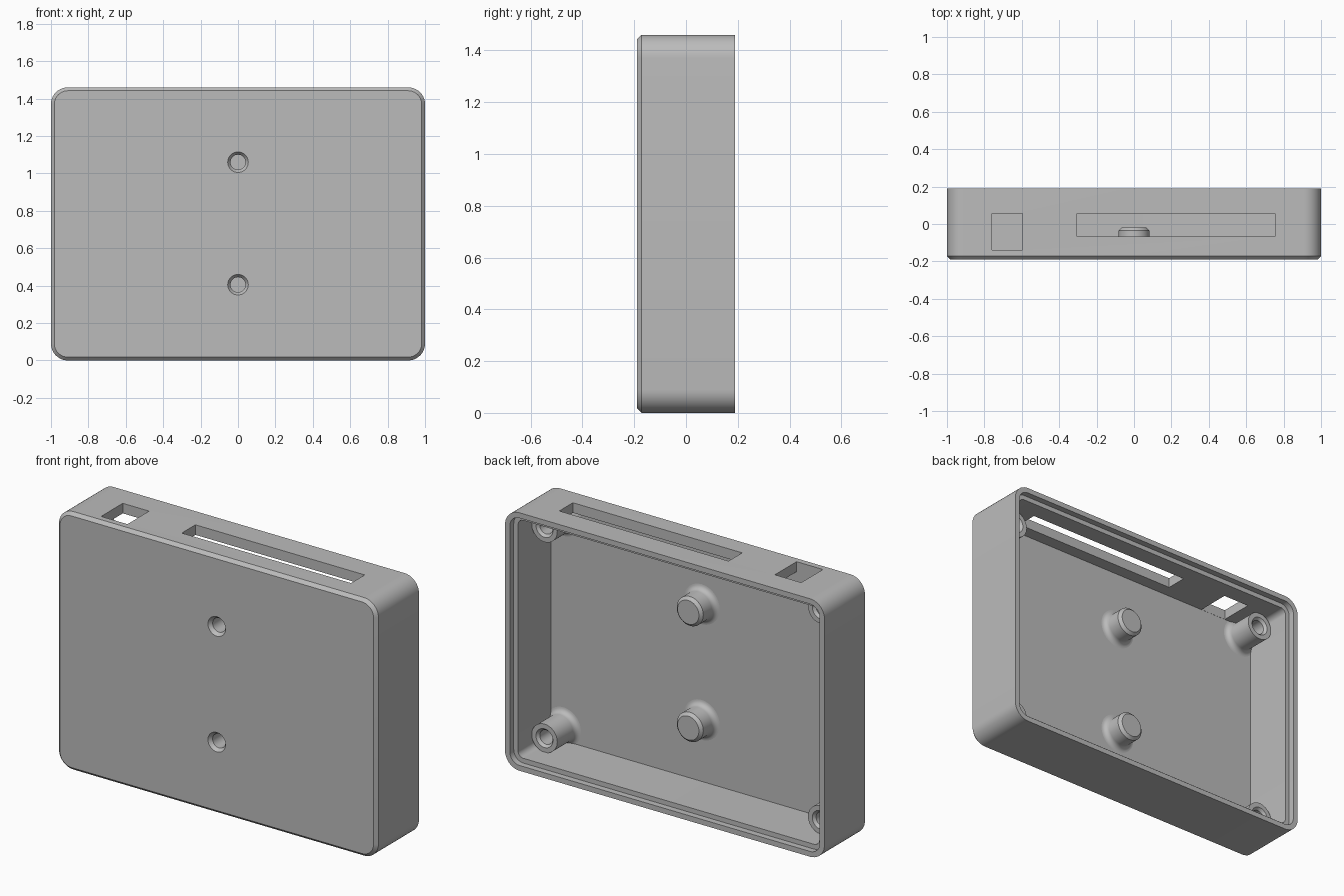
import bpy, bmesh, math

cube = bpy.data.objects.get("Cube")
if cube:
    bpy.data.objects.remove(cube, do_unlink=True)

HEIGHT, RADIUS = 1.46, 0.09
BACK, FRONT, FLOOR = 0.19, -0.19, -0.14
SEGMENTS = 48

grey = bpy.data.materials.new("plain grey")
grey.use_nodes = True
colour = (0.5, 0.5, 0.5, 1)
grey.diffuse_color = colour
grey.node_tree.nodes["Principled BSDF"].inputs["Base Color"].default_value = colour


def make_object(name, bm):
    bmesh.ops.remove_doubles(bm, verts=bm.verts, dist=1e-5)
    bmesh.ops.recalc_face_normals(bm, faces=bm.faces)
    mesh = bpy.data.meshes.new(name)
    bm.to_mesh(mesh)
    bm.free()
    mesh.materials.append(grey)
    obj = bpy.data.objects.new(name, mesh)
    bpy.context.collection.objects.link(obj)
    return obj


def smooth(obj):
    bpy.ops.object.select_all(action="DESELECT")
    obj.select_set(True)
    bpy.context.view_layer.objects.active = obj
    bpy.ops.object.shade_smooth_by_angle(angle=math.radians(30))


def rounded_ring(bm, y, inset, steps=10):
    """Rounded rectangle in the xz plane, inset from the outer outline."""
    r = max(RADIUS - inset, 0.03)
    half_x, half_z = 1 - inset - r, HEIGHT / 2 - inset - r
    ring = []
    for quarter, (sx, sz) in enumerate([(1, 1), (-1, 1), (-1, -1), (1, -1)]):
        for i in range(steps + 1):
            a = math.pi / 2 * (quarter + i / steps)
            ring.append(bm.verts.new((sx * half_x + r * math.cos(a), y,
                                      HEIGHT / 2 + sz * half_z + r * math.sin(a))))
    return ring


def lathe(name, profile, x, z):
    """Revolve (radius, y) points about an axis parallel to y."""
    bm = bmesh.new()
    verts = [bm.verts.new((x + r, y, z)) for r, y in profile]
    edges = [bm.edges.new(pair) for pair in zip(verts, verts[1:])]
    bmesh.ops.spin(bm, geom=verts + edges, cent=(x, 0, z), axis=(0, 1, 0),
                   angle=2 * math.pi, steps=SEGMENTS)
    return make_object(name, bm)


def fillet(radius, size, steps=6):
    """Concave flare where a post meets the case floor."""
    angles = [math.pi / 2 * i / steps for i in range(steps + 1)]
    return [(radius + size * (1 - math.sin(a)), FLOOR + size * (1 - math.cos(a)))
            for a in angles]


def box(name, x0, x1, y0, y1, z0, z1):
    bm = bmesh.new()
    bmesh.ops.create_cube(bm, size=1)
    for v in bm.verts:
        v.co = (x1 if v.co.x > 0 else x0, y1 if v.co.y > 0 else y0,
                z1 if v.co.z > 0 else z0)
    return make_object(name, bm)


# Case: chamfered front, straight sides, stepped rim and open cavity
bm = bmesh.new()
sections = [(FRONT, 0.018), (FRONT + 0.018, 0), (BACK, 0), (BACK, 0.03),
            (BACK - 0.035, 0.03), (BACK - 0.035, 0.057), (FLOOR, 0.057)]
rings = [rounded_ring(bm, y, inset) for y, inset in sections]
for a, b in zip(rings, rings[1:]):
    for i in range(len(a)):
        j = (i + 1) % len(a)
        bm.faces.new((a[i], a[j], b[j], b[i]))
bm.faces.new(rings[0])
bm.faces.new(rings[-1])
case = make_object("case", bm)

# Openings in the top wall and screw holes in the front
pin_heights = (0.405, 1.06)
hole_profile = [(0, -0.25), (0.055, -0.25), (0.055, FRONT), (0.04, FRONT + 0.02),
                (0.04, -0.1), (0, -0.1)]
cutters = [box("slot_cutter", -0.305, 0.755, -0.067, 0.055, 1.3, 1.6),
           box("square_cutter", -0.76, -0.595, FLOOR + 0.001, 0.055, 1.3, 1.6)]
cutters += [lathe("screw_hole_cutter", hole_profile, 0, z) for z in pin_heights]
bpy.context.view_layer.objects.active = case
for cutter in cutters:
    mod = case.modifiers.new("cut", "BOOLEAN")
    mod.operation = "DIFFERENCE"
    mod.solver = "EXACT"
    mod.object = cutter
    bpy.ops.object.modifier_apply(modifier=mod.name)
    bpy.data.objects.remove(cutter, do_unlink=True)
smooth(case)

# Closed pins behind the two front screw holes
pin = [(0, -0.06), (0.04, -0.06), (0.04, FLOOR), *fillet(0.083, 0.03),
       (0.083, -0.036), (0.067, -0.02), (0, -0.02)]
for label, z in zip(("lower", "upper"), pin_heights):
    smooth(lathe(label + "_pin", pin, 0, z))

# Hollow standoffs in the four corners
standoff = [(0, FLOOR - 0.005), (0.1, FLOOR - 0.005), *fillet(0.08, 0.03),
            (0.08, 0.03), (0.053, 0.03), (0.04, 0.015), (0.04, -0.1), (0, -0.1)]
for side, x in (("left", 0.865), ("right", -0.865)):
    for level, z in (("lower", 0.135), ("upper", HEIGHT - 0.135)):
        smooth(lathe(f"{level}_{side}_standoff", standoff, x, z))
